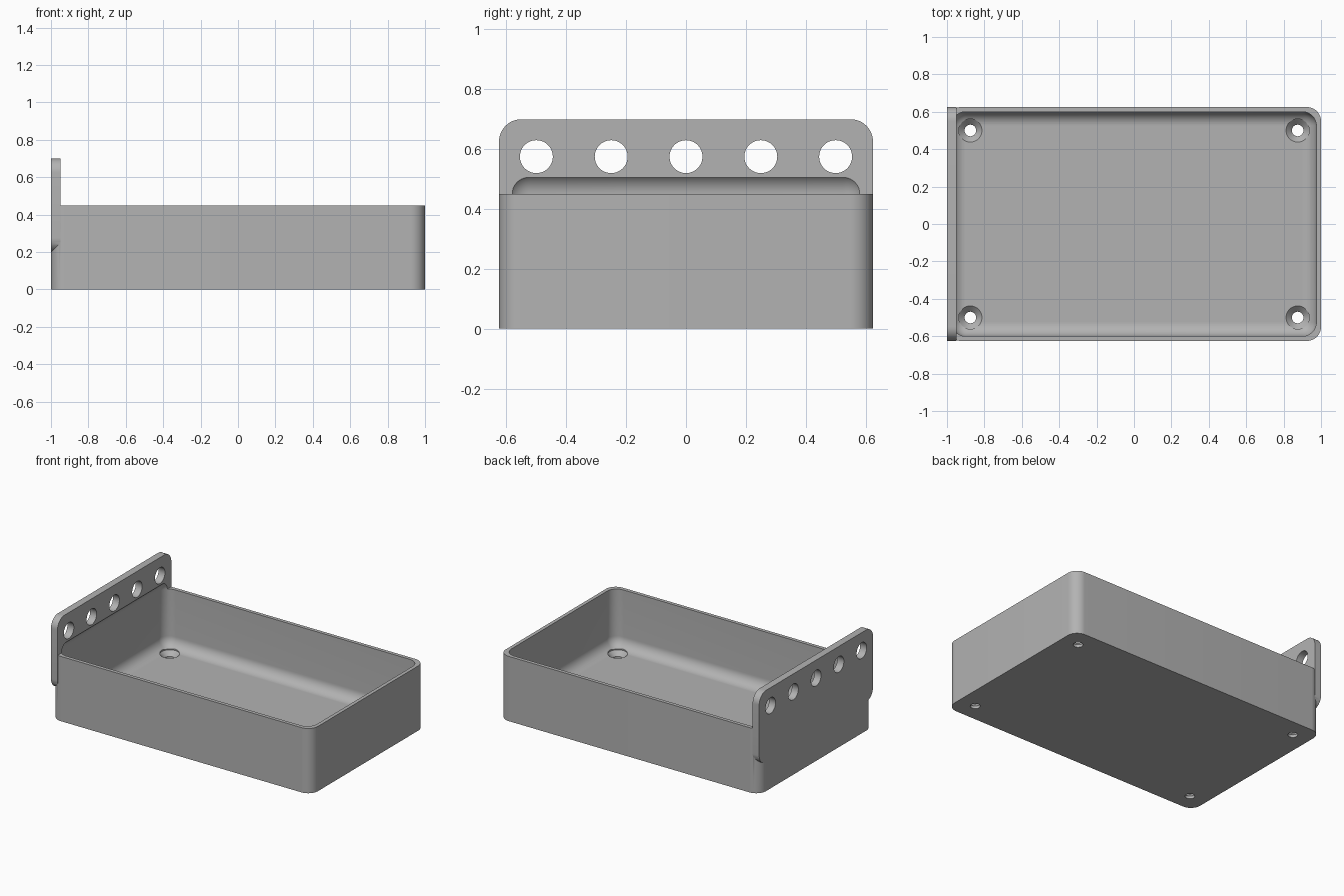
import bpy, bmesh
from mathutils import Matrix

if "Cube" in bpy.data.objects:
    bpy.data.objects.remove(bpy.data.objects["Cube"], do_unlink=True)

WIDTH, DEPTH, HEIGHT = 2.0, 1.25, 0.45
WALL, FLOOR, RADIUS = 0.025, 0.05, 0.075

grey = bpy.data.materials.new("plain grey")
grey.use_nodes = True
grey.diffuse_color = (0.45, 0.45, 0.45, 1)
grey.node_tree.nodes["Principled BSDF"].inputs["Base Color"].default_value = (0.45, 0.45, 0.45, 1)


def make(name, bm):
    mesh = bpy.data.meshes.new(name)
    bm.to_mesh(mesh)
    bm.free()
    mesh.materials.append(grey)
    obj = bpy.data.objects.new(name, mesh)
    bpy.context.collection.objects.link(obj)
    return obj


def rounded_box(name, low, high, axis=None, segments=12):
    """Box with rounded edges: those along one axis, or all of them."""
    bm = bmesh.new()
    bmesh.ops.create_cube(bm, size=1)
    for v in bm.verts:
        v.co = [(a + b) / 2 + c * (b - a) for a, b, c in zip(low, high, v.co)]
    edges = [e for e in bm.edges if axis is None
             or abs((e.verts[0].co - e.verts[1].co).normalized()[axis]) > 0.9]
    bmesh.ops.bevel(bm, geom=edges, offset=RADIUS, offset_type='OFFSET',
                    segments=segments, profile=0.5, affect='EDGES')
    return make(name, bm)


def add_cone(bm, r_low, r_high, z_low, z_high, place):
    """Closed frustum standing between two heights, moved by a matrix."""
    middle = Matrix.Translation((0, 0, (z_low + z_high) / 2))
    bmesh.ops.create_cone(bm, cap_ends=True, segments=48, radius1=r_low, radius2=r_high,
                          depth=z_high - z_low, matrix=place @ middle)


def combine(target, tool, operation):
    """Apply a boolean and remove the tool object."""
    tool.hide_render = True
    mod = target.modifiers.new(operation.lower(), 'BOOLEAN')
    mod.object, mod.operation, mod.solver = tool, operation, 'EXACT'
    bpy.context.view_layer.update()
    graph = bpy.context.evaluated_depsgraph_get()
    mesh = bpy.data.meshes.new_from_object(target.evaluated_get(graph))
    target.modifiers.clear()
    target.data = mesh
    bpy.data.objects.remove(tool, do_unlink=True)


# Tray body with the hanging plate on its left end
x, y = WIDTH / 2, DEPTH / 2
tray = rounded_box("hanging_tray", (-x, -y, 0), (x, y, HEIGHT), axis=2)
plate = rounded_box("hanging_plate", (-x, -y, 0.2), (-x + 0.05, y, 0.7), axis=0)
combine(tray, plate, 'UNION')

# Rounded cavity, which also bites into the plate above the rim
cavity = rounded_box("cavity_cutter", (WALL - x, WALL - y, FLOOR), (x - WALL, y - WALL, 0.525))
combine(tray, cavity, 'DIFFERENCE')

# Row of holes through the plate
bm = bmesh.new()
for i in range(-2, 3):
    place = Matrix.Translation((-x, i * 0.25, 0.575)) @ Matrix.Rotation(1.5707963, 4, 'Y')
    add_cone(bm, 0.055, 0.055, -0.1, 0.15, place)
combine(tray, make("plate_hole_cutter", bm), 'DIFFERENCE')

# Countersunk screw holes in the floor corners: bore, cone and clearance
for r_low, r_high, z_low, z_high in ((0.031, 0.031, -0.05, 0.08),
                                     (0.031, 0.062, 0.019, FLOOR),
                                     (0.062, 0.062, FLOOR, 0.2)):
    bm = bmesh.new()
    for sx in (-1, 1):
        for sy in (-1, 1):
            add_cone(bm, r_low, r_high, z_low, z_high,
                     Matrix.Translation((sx * 0.875, sy * 0.5, 0)))
    combine(tray, make("screw_hole_cutter", bm), 'DIFFERENCE')

# Smooth fillets, crisp edges
bpy.ops.object.select_all(action='DESELECT')
tray.select_set(True)
bpy.context.view_layer.objects.active = tray
bpy.ops.object.shade_smooth_by_angle(angle=0.5)
